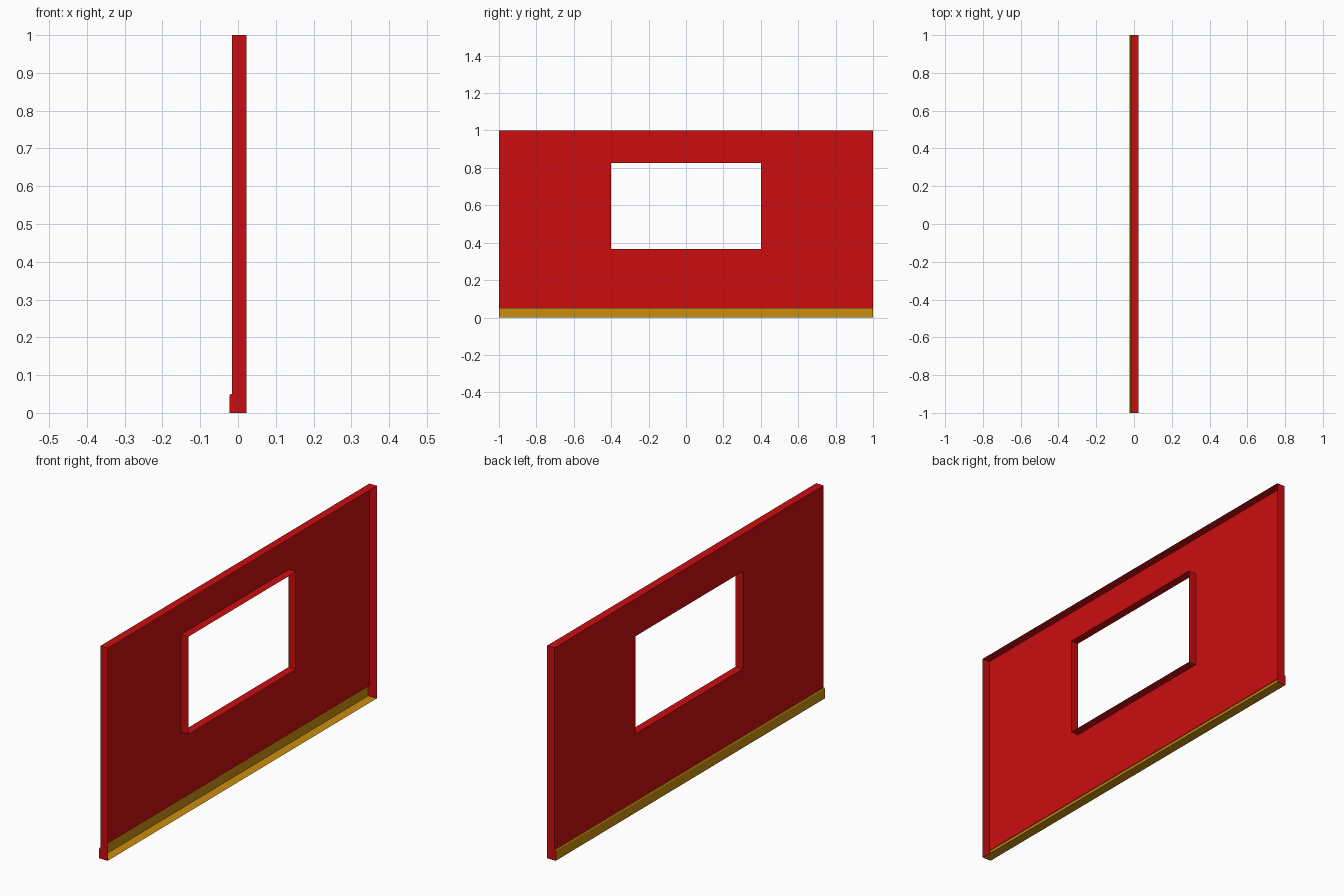
import bpy

if "Cube" in bpy.data.objects:
    bpy.data.objects.remove(bpy.data.objects["Cube"])

# Main dimensions
XF, XB, XS = -0.0165, 0.0225, -0.0225   # wall face, open side, skirting face
Y = 1.0
TOP = 1.0
SK = 0.05                               # skirting height


def material(name, color):
    m = bpy.data.materials.new(name)
    m.diffuse_color = (*color, 1)
    m.use_nodes = True
    m.node_tree.nodes["Principled BSDF"].inputs["Base Color"].default_value = m.diffuse_color
    return m


def make_object(name, faces, mat):
    """Build a flat-shaded object from polygons, sharing common corners."""
    index, polys = {}, []
    for f in faces:
        polys.append([index.setdefault(tuple(p), len(index)) for p in f])
    me = bpy.data.meshes.new(name)
    me.from_pydata(list(index), [], polys)
    me.materials.append(mat)
    ob = bpy.data.objects.new(name, me)
    bpy.context.collection.objects.link(ob)
    return ob


def rect(x, y, z0, z1):
    return [(x, -y, z0), (x, -y, z1), (x, y, z1), (x, y, z0)]


red = material("wall_red", (0.6, 0.004, 0.005))
ochre = material("skirting_ochre", (0.6, 0.27, 0.005))

# Skirting profile (x, z) from the wall face down and under to the open side
profile = [(XF, SK), (-0.0195, SK), (XS, 0.045), (XS, 0), (XB, 0)]

# Wall panel around the window opening, with window reveals; the +x side is open
outer = rect(XF, Y, SK, TOP)
hole = rect(XF, 0.4, 0.366, 0.825)
hole_back = rect(XB, 0.4, 0.366, 0.825)
wall = []
for i in range(4):
    j = (i + 1) % 4
    wall.append([outer[i], outer[j], hole[j], hole[i]])
    wall.append([hole[i], hole[j], hole_back[j], hole_back[i]])

# Top edge
wall.append([(XF, Y, TOP), (XF, -Y, TOP), (XB, -Y, TOP), (XB, Y, TOP)])

# End caps, including the skirting outline
cap = [(XB, TOP), (XF, TOP)] + profile
wall.append([(x, -Y, z) for x, z in cap])
wall.append([(x, Y, z) for x, z in reversed(cap)])
make_object("window_wall", wall, red)

# Skirting strip and underside
strip = [[(a[0], -Y, a[1]), (a[0], Y, a[1]), (b[0], Y, b[1]), (b[0], -Y, b[1])]
         for a, b in zip(profile, profile[1:])]
make_object("skirting_board", strip, ochre)
